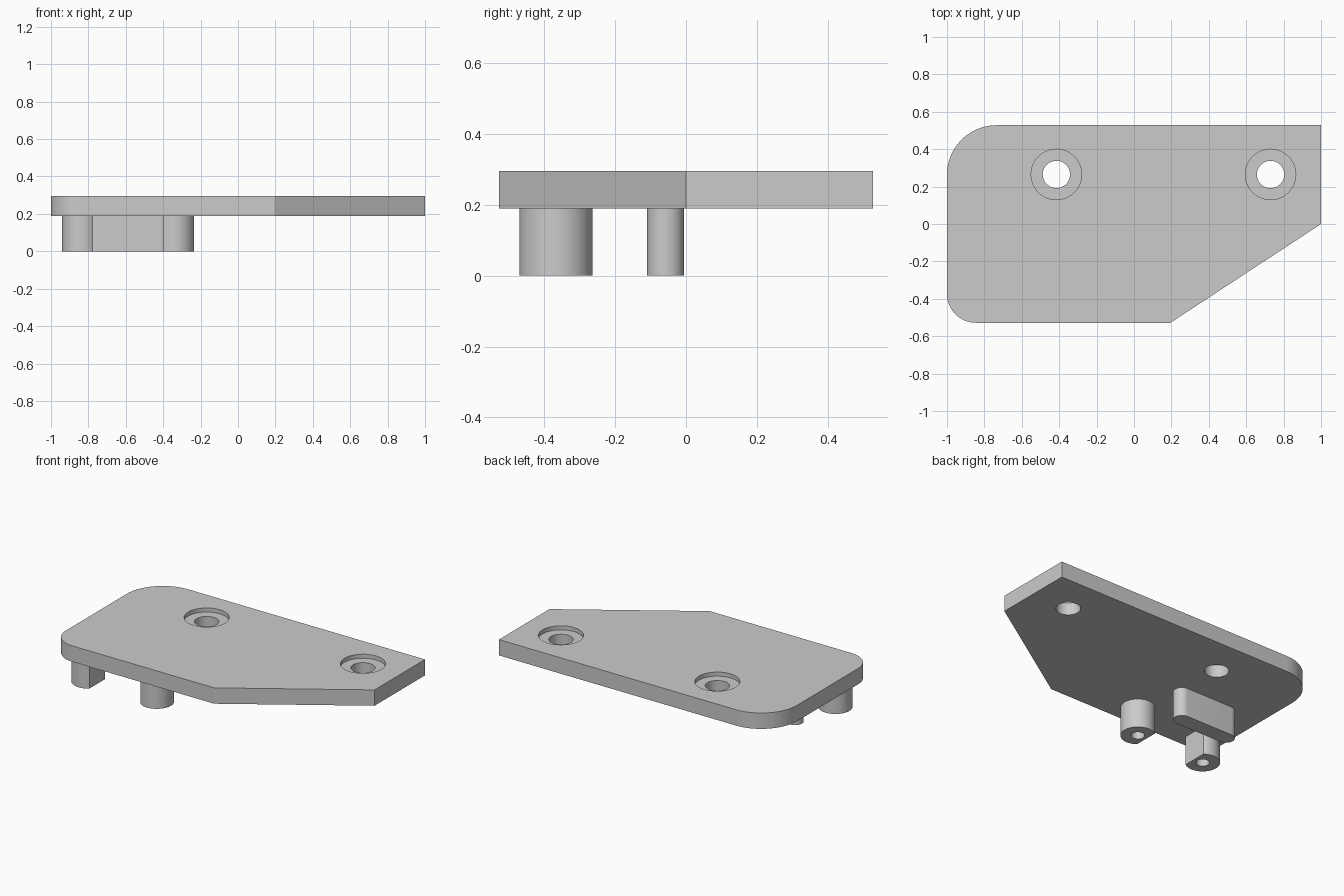
import bpy
import bmesh
from math import cos, sin, pi, acos

cube = bpy.data.objects.get("Cube")
if cube:
    bpy.data.objects.remove(cube, do_unlink=True)

gray = bpy.data.materials.new("light_gray")
gray.use_nodes = True
gray.diffuse_color = (0.6, 0.6, 0.6, 1)
gray.node_tree.nodes["Principled BSDF"].inputs["Base Color"].default_value = (0.6, 0.6, 0.6, 1)

PLATE_BOTTOM, PLATE_TOP = 0.19, 0.295
HALF_DEPTH = 0.528


def arc(cx, cy, r, start, end, steps=24):
    """Points on a circular arc, angles in radians."""
    angles = [start + (end - start) * i / steps for i in range(steps + 1)]
    return [(cx + r * cos(a), cy + r * sin(a)) for a in angles]


def prism(name, outline, z0, z1):
    """Extrude a counter-clockwise outline from z0 to z1."""
    bm = bmesh.new()
    base = bm.faces.new([bm.verts.new((x, y, z0)) for x, y in outline])
    top = bmesh.ops.extrude_face_region(bm, geom=[base])["geom"]
    verts = [v for v in top if isinstance(v, bmesh.types.BMVert)]
    bmesh.ops.translate(bm, verts=verts, vec=(0, 0, z1 - z0))
    bmesh.ops.recalc_face_normals(bm, faces=bm.faces)
    mesh = bpy.data.meshes.new(name)
    bm.to_mesh(mesh)
    bm.free()
    mesh.materials.append(gray)
    obj = bpy.data.objects.new(name, mesh)
    bpy.context.collection.objects.link(obj)
    return obj


def select_only(obj):
    bpy.ops.object.select_all(action="DESELECT")
    obj.select_set(True)
    bpy.context.view_layer.objects.active = obj


def drill(obj, x, y, r, z0, z1):
    """Cut a round hole through obj between z0 and z1."""
    cutter = prism("hole_cutter", arc(x, y, r, 0, 2 * pi, 48)[:-1], z0, z1)
    cutter.hide_render = True
    mod = obj.modifiers.new("hole", "BOOLEAN")
    mod.operation, mod.solver, mod.object = "DIFFERENCE", "EXACT", cutter
    select_only(obj)
    bpy.ops.object.modifier_apply(modifier=mod.name)
    bpy.data.objects.remove(cutter, do_unlink=True)


def smooth(obj):
    select_only(obj)
    bpy.ops.object.shade_smooth_by_angle(angle=pi / 6)


# Plate with two rounded corners and one slanted corner
big, small = 0.265, 0.155
outline = [(0.195, -HALF_DEPTH), (1, 0), (1, HALF_DEPTH)]
outline += arc(-1 + big, HALF_DEPTH - big, big, pi / 2, pi)
outline += arc(-1 + small, -HALF_DEPTH + small, small, pi, 1.5 * pi)
plate = prism("plate", outline, PLATE_BOTTOM, PLATE_TOP)

# Counterbored screw holes
for x in (-0.415, 0.73):
    drill(plate, x, 0.265, 0.135, PLATE_TOP - 0.027, PLATE_TOP + 0.1)
    drill(plate, x, 0.265, 0.073, PLATE_BOTTOM - 0.1, PLATE_TOP + 0.1)
smooth(plate)

# Two posts with facing flats and a blind hole from below
mid_x, post_y, post_r, flat = -0.5875, -0.367, 0.103, 0.0625
half = acos(flat / post_r)
for name, side in (("left_post", 1), ("right_post", -1)):
    x = mid_x + side * 0.25
    turn = pi if side > 0 else 0
    post = prism(name, arc(x, post_y, post_r, turn + half, turn + 2 * pi - half, 48),
                 0, PLATE_BOTTOM)
    drill(post, x, post_y, 0.04, -0.1, 0.16)
    smooth(post)

# Round-ended locating bar
bar_y, bar_r, reach = -0.0575, 0.0525, 0.17
bar_outline = arc(mid_x + reach, bar_y, bar_r, -pi / 2, pi / 2)
bar_outline += arc(mid_x - reach, bar_y, bar_r, pi / 2, 1.5 * pi)
smooth(prism("locating_bar", bar_outline, 0, PLATE_BOTTOM))
